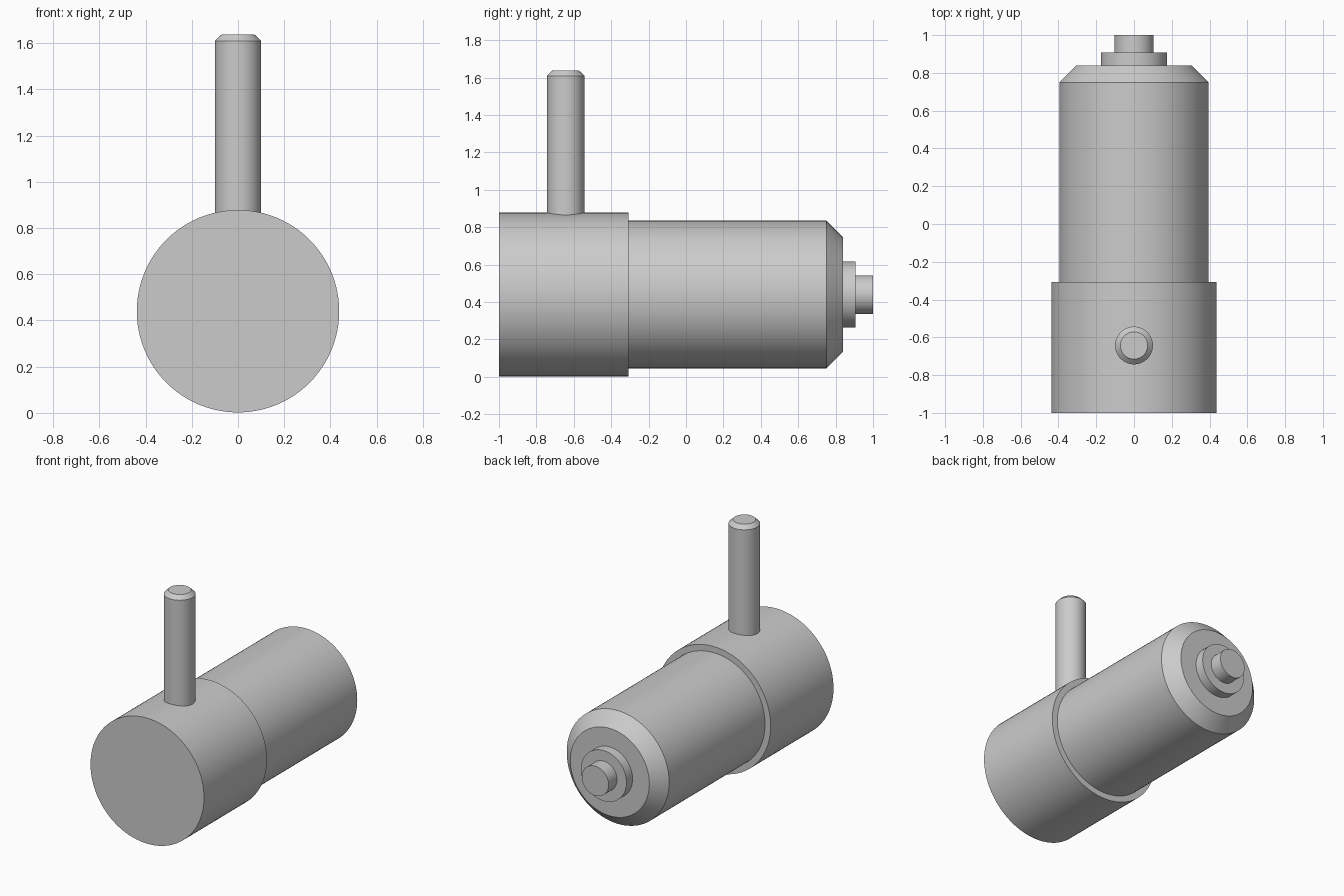
import bpy, bmesh, math
from mathutils import Matrix

if "Cube" in bpy.data.objects:
    bpy.data.objects.remove(bpy.data.objects["Cube"])

SEGMENTS = 96
AXIS_Z = 0.44


def turned(name, profile, matrix):
    """Closed turned solid from (radius, height) points along local z."""
    bm = bmesh.new()
    rings = []
    for r, h in profile:
        ring = []
        for i in range(SEGMENTS):
            a = 2 * math.pi * i / SEGMENTS
            ring.append(bm.verts.new((r * math.cos(a), r * math.sin(a), h)))
        rings.append(ring)
    for low, high in zip(rings, rings[1:]):
        for i in range(SEGMENTS):
            j = (i + 1) % SEGMENTS
            bm.faces.new((low[i], low[j], high[j], high[i]))
    bm.faces.new(rings[0][::-1])
    bm.faces.new(rings[-1])
    mesh = bpy.data.meshes.new(name)
    bm.to_mesh(mesh)
    bm.free()
    obj = bpy.data.objects.new(name, mesh)
    bpy.context.collection.objects.link(obj)
    obj.matrix_world = matrix
    bpy.ops.object.select_all(action='DESELECT')
    obj.select_set(True)
    bpy.context.view_layer.objects.active = obj
    bpy.ops.object.shade_smooth_by_angle(angle=math.radians(25))
    return obj


# Local z of the main body points along +y
along_y = Matrix.Translation((0, 0, AXIS_Z)) @ Matrix.Rotation(-math.pi / 2, 4, 'X')

# Stepped body: wide sleeve, barrel with chamfered end, collar and tip
turned("body", [
    (0.438, -1.0), (0.438, -0.307),
    (0.395, -0.307), (0.395, 0.75), (0.305, 0.84),
    (0.176, 0.84), (0.176, 0.907),
    (0.103, 0.907), (0.103, 1.0)], along_y)

# Upright pin with chamfered top, rooted just inside the sleeve
turned("pin", [(0.1, 0.85), (0.1, 1.61), (0.072, 1.637)],
       Matrix.Translation((0, -0.643, 0)))
